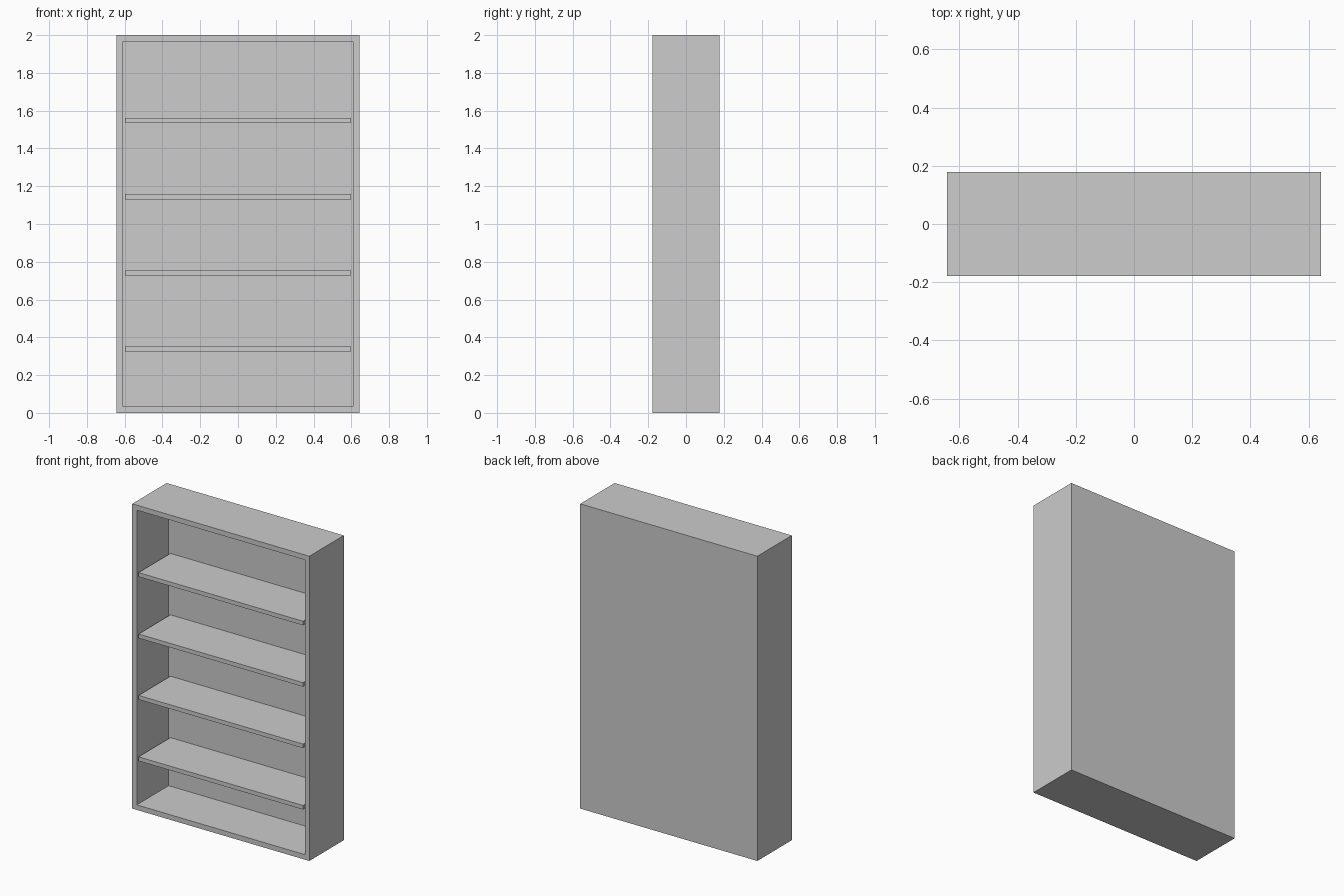
import bpy

W, D, H = 1.286, 0.357, 2.0      # overall size
WALL, BACK = 0.033, 0.027        # board thicknesses
SHELF_W, SHELF_T = 1.194, 0.027

cube = bpy.data.objects.get("Cube")
if cube:
    bpy.data.objects.remove(cube, do_unlink=True)

grey = bpy.data.materials.new("light_grey")
grey.use_nodes = True
grey.diffuse_color = (0.604, 0.604, 0.604, 1)
grey.node_tree.nodes["Principled BSDF"].inputs["Base Color"].default_value = grey.diffuse_color


def box(name, low, high):
    """Axis-aligned box between two corners."""
    bpy.ops.mesh.primitive_cube_add(size=1, location=[(a + b) / 2 for a, b in zip(low, high)])
    ob = bpy.context.object
    ob.name = ob.data.name = name
    ob.scale = [b - a for a, b in zip(low, high)]
    bpy.ops.object.transform_apply(location=False, rotation=False, scale=True)
    ob.data.materials.append(grey)
    return ob


x, y = W / 2, D / 2
inner_back = y - BACK

# Cabinet shell: one solid block hollowed from the front
cabinet = box("cabinet", (-x, -y, 0), (x, y, H))
cutter = box("opening_cutter", (WALL - x, -y - 0.1, WALL), (x - WALL, inner_back, H - WALL))
hollow = cabinet.modifiers.new("hollow", "BOOLEAN")
hollow.operation = "DIFFERENCE"
hollow.solver = "EXACT"
hollow.object = cutter
bpy.context.view_layer.objects.active = cabinet
bpy.ops.object.modifier_apply(modifier=hollow.name)
bpy.data.objects.remove(cutter, do_unlink=True)

# Four evenly spaced shelves, a little narrower than the opening
for i in range(4):
    z = 0.325 + i * 0.403
    box(f"shelf_{i + 1}", (-SHELF_W / 2, -y, z), (SHELF_W / 2, inner_back, z + SHELF_T))
